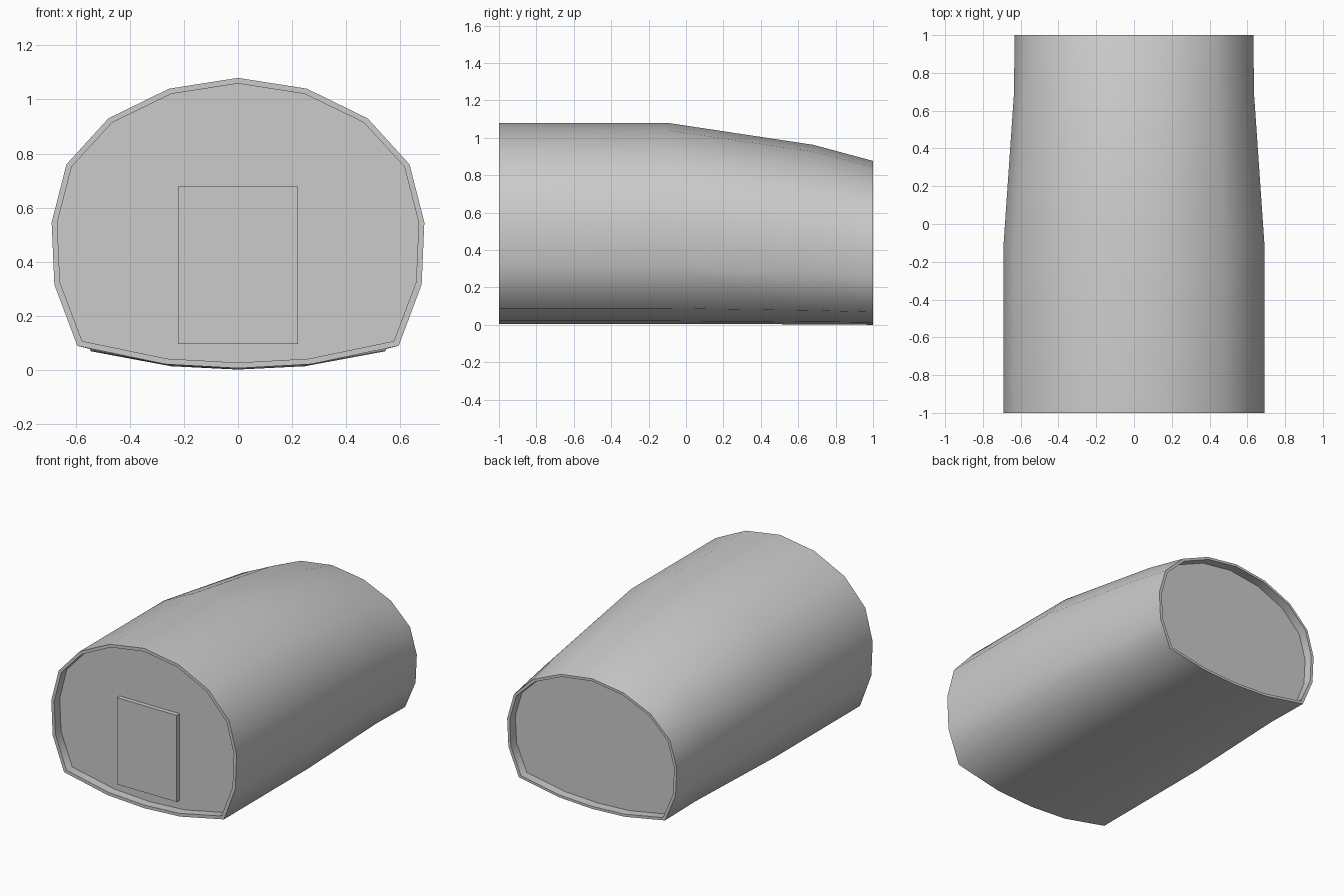
import bpy, bmesh, math

cube = bpy.data.objects.get("Cube")
if cube:
    bpy.data.objects.remove(cube)

grey = bpy.data.materials.new("light_grey")
grey.use_nodes = True
COLOUR = (0.6, 0.6, 0.6, 1)
grey.diffuse_color = COLOUR
grey.node_tree.nodes["Principled BSDF"].inputs["Base Color"].default_value = COLOUR

# Half of the cross-section, crown to keel, mirrored into a closed ring
HALF = [(0, 1.08), (0.255, 1.04), (0.48, 0.93), (0.635, 0.76), (0.69, 0.545),
        (0.68, 0.315), (0.595, 0.088), (0.27, 0.02), (0, 0.005)]
RING = HALF + [(-x, z) for x, z in HALF[-2:0:-1]]
INSET, RECESS = 0.021, 0.06
CENTRE = 0.54


def finish(name, bm):
    bmesh.ops.recalc_face_normals(bm, faces=bm.faces)
    mesh = bpy.data.meshes.new(name)
    bm.to_mesh(mesh)
    bm.free()
    mesh.materials.append(grey)
    obj = bpy.data.objects.new(name, mesh)
    bpy.context.collection.objects.link(obj)
    return obj


def section(bm, y, sx, sz, drop=0, inset=0):
    kx, kz = 1 - inset / 0.69, 1 - inset / CENTRE
    return [bm.verts.new((x * sx * kx, y, (CENTRE + (z - CENTRE) * kz) * sz - drop))
            for x, z in RING]


# Fuselage tube: straight front half, tapering rear, thin rim at both ends
bm = bmesh.new()
front = (1, 1, 0)
rear = (0.915, 0.815, 0.004)
rings = [section(bm, -1 + RECESS, *front, INSET),
         section(bm, -1, *front, INSET),
         section(bm, -1, *front),
         section(bm, -0.1, *front),
         section(bm, 0.68, 0.922, 0.893, 0.002),
         section(bm, 1, *rear),
         section(bm, 1, *rear, INSET),
         section(bm, 1 - RECESS, *rear, INSET)]
count = len(RING)
for a, b in zip(rings, rings[1:]):
    for i in range(count):
        j = (i + 1) % count
        bm.faces.new((a[i], a[j], b[j], b[i]))
# Recessed bulkheads close the two ends
bm.faces.new(rings[0])
bm.faces.new(rings[-1])
tube = finish("fuselage_section", bm)
bpy.context.view_layer.objects.active = tube
tube.select_set(True)
bpy.ops.object.shade_smooth_by_angle(angle=math.radians(65))

# Door standing proud of the front bulkhead
bm = bmesh.new()
bmesh.ops.create_cube(bm, size=1)
bmesh.ops.scale(bm, vec=(0.446, 0.04, 0.583), verts=bm.verts)
bmesh.ops.translate(bm, vec=(0, -1 + RECESS - 0.01, 0.386), verts=bm.verts)
finish("bulkhead_door", bm)
